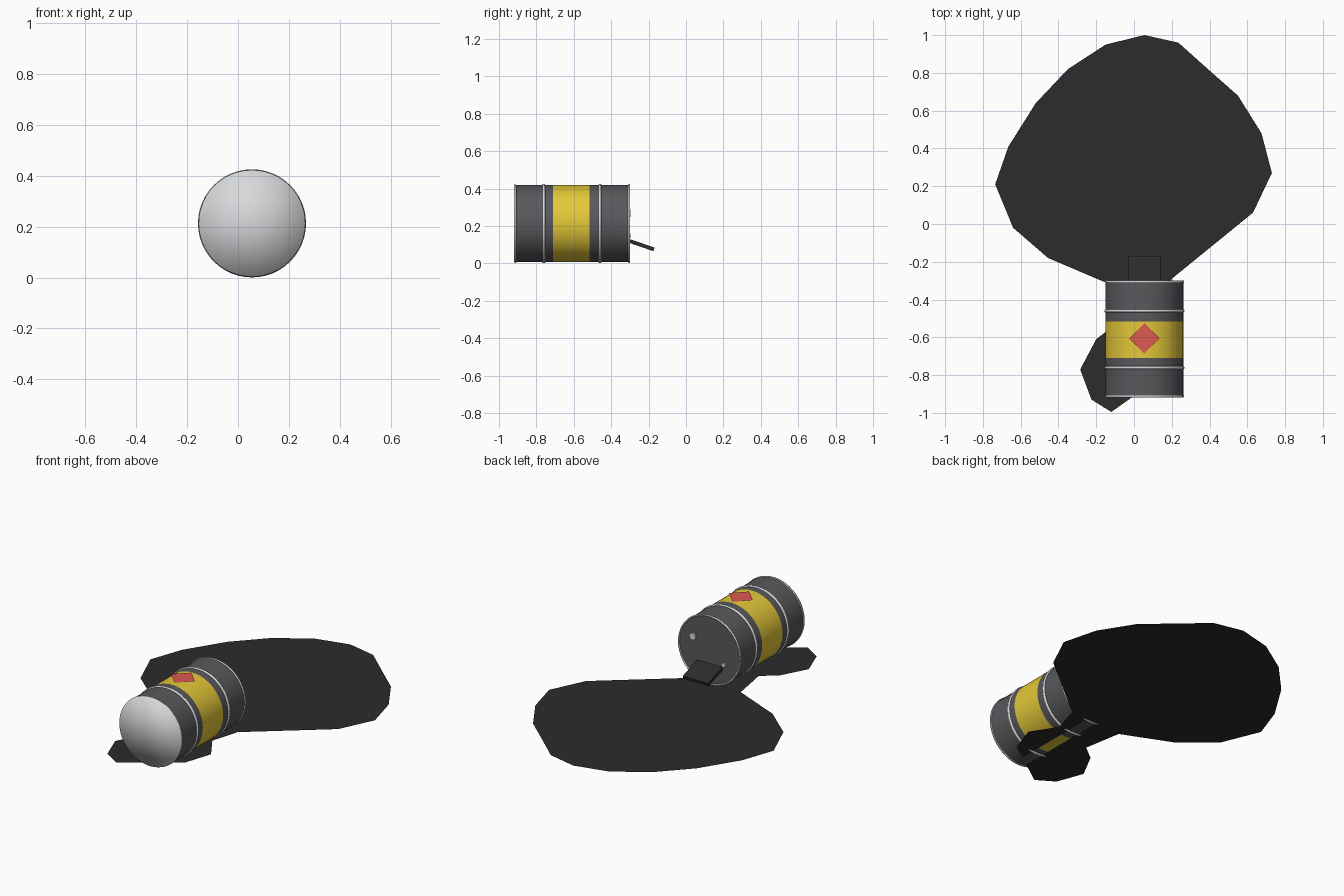
import bpy, bmesh, math
from mathutils import Vector, Matrix

if "Cube" in bpy.data.objects:
    bpy.data.objects.remove(bpy.data.objects["Cube"])

CX, CZ, R = 0.055, 0.213, 0.206   # drum axis and radius
BACK, FRONT = -0.305, -0.915
SIDES = 48


def material(name, rgb):
    m = bpy.data.materials.new(name)
    m.use_nodes = True
    m.diffuse_color = (*rgb, 1)
    m.node_tree.nodes["Principled BSDF"].inputs["Base Color"].default_value = (*rgb, 1)
    return m


DARK = material("dark grey paint", (0.1, 0.1, 0.11))
YELLOW = material("yellow paint", (0.78, 0.58, 0.04))
STEEL = material("light steel", (0.68, 0.69, 0.7))
RED = material("red label", (0.72, 0.1, 0.08))
OIL = material("black oil", (0.025, 0.025, 0.025))


def make(name, bm, *mats):
    mesh = bpy.data.meshes.new(name)
    bmesh.ops.recalc_face_normals(bm, faces=bm.faces)
    bm.to_mesh(mesh)
    bm.free()
    for m in mats:
        mesh.materials.append(m)
    ob = bpy.data.objects.new(name, mesh)
    bpy.context.collection.objects.link(ob)
    return ob


def smooth(ob, angle):
    bpy.ops.object.select_all(action='DESELECT')
    ob.select_set(True)
    bpy.context.view_layer.objects.active = ob
    bpy.ops.object.shade_smooth_by_angle(angle=math.radians(angle))


def lathe(name, profile, *mats, closed=False, x=CX, z=CZ, sides=SIDES, angle=40):
    """Spin (radius, y) points about a line parallel to y."""
    bm = bmesh.new()
    vs = [bm.verts.new((x, y, z + r)) for r, y in profile]
    edges = [bm.edges.new(p) for p in zip(vs, vs[1:])]
    if closed:
        edges.append(bm.edges.new((vs[-1], vs[0])))
    bmesh.ops.spin(bm, geom=vs + edges, cent=(x, 0, z), axis=(0, 1, 0),
                   angle=math.tau, steps=sides, use_merge=True)
    bmesh.ops.remove_doubles(bm, verts=bm.verts, dist=0.0001)
    ob = make(name, bm, *mats)
    smooth(ob, angle)
    return ob


def flat(name, outline, z, mat):
    bm = bmesh.new()
    face = bm.faces.new([bm.verts.new((x, y, z)) for x, y in outline])
    if face.normal.z < 0:
        face.normal_flip()
    bmesh.ops.triangulate(bm, faces=bm.faces)
    ob = make(name, bm, mat)
    if ob.data.polygons[0].normal.z < 0:
        ob.data.flip_normals()
    return ob


# Drum wall and back end, with a painted yellow band round the middle
drum = lathe("drum", [(R, FRONT), (R, -0.71), (R, -0.515), (R, BACK), (0, BACK)],
             DARK, YELLOW)
for p in drum.data.polygons:
    p.material_index = int(-0.71 < p.center.y < -0.515)

# Softly shaded steel lid on the front end
lathe("front_lid", [(0, FRONT - 0.004), (R + 0.002, FRONT - 0.004), (R + 0.002, FRONT + 0.006)],
      STEEL, angle=180)

# Rolling hoops and end rims
for i, (y, t) in enumerate([(FRONT + 0.003, 0.005), (-0.76, 0.008), (-0.46, 0.008), (BACK, 0.006)]):
    ring = [(R + t * 0.8 * math.cos(a), y + t * math.sin(a))
            for a in (k * math.tau / 8 for k in range(8))]
    lathe(f"hoop_{i + 1}", ring, STEEL, closed=True, angle=80)

# Bungs on the back end
for name, x, z, r in (("large_bung", 0.165, 0.268, 0.021), ("small_bung", -0.042, 0.148, 0.013)):
    lathe(name, [(r, BACK), (r, BACK + 0.009), (0, BACK + 0.009)], STEEL, x=x, z=z, sides=16)

# Diamond label lying on top
flat("diamond_label", [(CX, -0.685), (CX + 0.08, -0.605), (CX, -0.525), (CX - 0.08, -0.605)],
     CZ + R + 0.003, RED)

# Slab of oil pouring out of the back end
bm = bmesh.new()
bmesh.ops.create_cube(bm, size=1, matrix=Matrix.Translation((CX, -0.245, 0.1))
                      @ Matrix.Rotation(math.radians(-19), 4, 'X')
                      @ Matrix.Diagonal((0.17, 0.155, 0.02, 1)))
make("oil_pour", bm, OIL)

# Spilled oil: wide pool behind, narrow neck and small pool under the drum
pool = [(-0.15, -0.31), (-0.455, -0.18), (-0.64, -0.02), (-0.735, 0.21), (-0.665, 0.41),
        (-0.52, 0.64), (-0.35, 0.82), (-0.15, 0.95), (0.055, 1), (0.235, 0.96),
        (0.38, 0.83), (0.55, 0.68), (0.675, 0.48), (0.73, 0.27), (0.63, 0.06),
        (0.2, -0.29), (0.15, -0.46), (0.246, -0.61), (0.19, -0.78), (0, -0.91),
        (-0.12, -0.995), (-0.225, -0.93), (-0.285, -0.77), (-0.2, -0.61), (-0.11, -0.54)]
flat("oil_pool", pool[::-1], 0.01, OIL)
